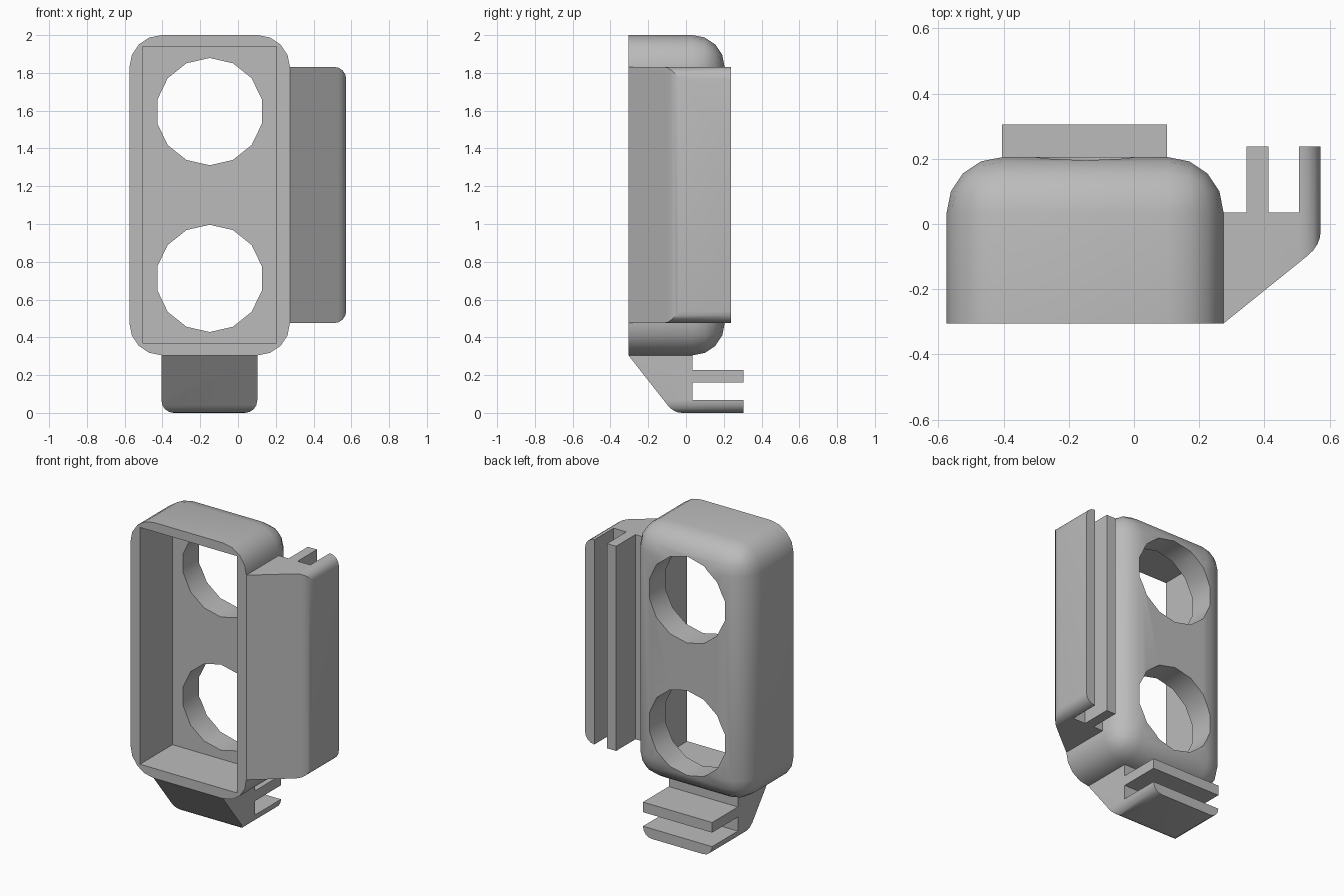
import bpy, bmesh
from math import pi, sin, cos
from mathutils import Vector, Matrix

cube = bpy.data.objects.get("Cube")
if cube:
    bpy.data.objects.remove(cube, do_unlink=True)

grey = bpy.data.materials.new("plain grey")
grey.use_nodes = True
GREY = (0.5, 0.5, 0.5, 1)
grey.diffuse_color = GREY
grey.node_tree.nodes["Principled BSDF"].inputs["Base Color"].default_value = GREY


def to_object(name, bm):
    bmesh.ops.recalc_face_normals(bm, faces=bm.faces)
    mesh = bpy.data.meshes.new(name)
    bm.to_mesh(mesh)
    bm.free()
    mesh.materials.append(grey)
    obj = bpy.data.objects.new(name, mesh)
    bpy.context.collection.objects.link(obj)
    return obj


def block(lo, hi):
    bm = bmesh.new()
    bmesh.ops.create_cube(bm, size=1)
    lo, hi = Vector(lo), Vector(hi)
    bmesh.ops.transform(bm, verts=bm.verts,
                        matrix=Matrix.Translation((lo + hi) / 2)
                        @ Matrix.Diagonal(hi - lo).to_4x4())
    return bm


def prism(name, points, direction):
    bm = bmesh.new()
    face = bm.faces.new([bm.verts.new(p) for p in points])
    new = bmesh.ops.extrude_face_region(bm, geom=[face])["geom"]
    moved = [g for g in new if isinstance(g, bmesh.types.BMVert)]
    bmesh.ops.translate(bm, vec=direction, verts=moved)
    # The extrude may drop the starting cap, so close any open rim
    rim = [e for e in bm.edges if e.is_boundary]
    if rim:
        bmesh.ops.contextual_create(bm, geom=rim)
    return to_object(name, bm)


def boolean(obj, tool, operation):
    mod = obj.modifiers.new("shape", 'BOOLEAN')
    mod.object, mod.operation, mod.solver = tool, operation, 'EXACT'
    bpy.context.view_layer.objects.active = obj
    bpy.ops.object.modifier_apply(modifier=mod.name)
    bpy.data.objects.remove(tool, do_unlink=True)


def smooth(obj):
    bpy.ops.object.select_all(action='DESELECT')
    obj.select_set(True)
    bpy.context.view_layer.objects.active = obj
    bpy.ops.object.shade_smooth_by_angle(angle=pi / 6)


def rounded(corner_a, corner, corner_b, steps=4):
    """Quadratic fillet between two points around a corner."""
    a, c, b = Vector(corner_a), Vector(corner), Vector(corner_b)
    ts = [i / steps for i in range(steps + 1)]
    return [a * (1 - t) ** 2 + c * 2 * t * (1 - t) + b * t * t for t in ts]


# Housing: box rounded everywhere except around its open front
FRONT, BACK, INNER = -0.305, 0.205, 0.035
bm = block((-0.575, FRONT, 0.305), (0.275, BACK, 2.0))
edges = [e for e in bm.edges if max(v.co.y for v in e.verts) > 0]
bmesh.ops.bevel(bm, geom=edges, offset=0.17, segments=4, profile=0.5, affect='EDGES')
housing = to_object("housing", bm)
boolean(housing, to_object("cavity", block((-0.505, -0.5, 0.37), (0.205, INNER, 1.94))),
        'DIFFERENCE')

# Two round openings through the back wall
SIDES, RADIUS = 14, 0.284
for z in (0.712, 1.595):
    ring = [(-0.15 + RADIUS * sin(2 * pi * i / SIDES), 0, z + RADIUS * cos(2 * pi * i / SIDES))
            for i in range(SIDES)]
    boolean(housing, prism("hole", ring, (0, 0.5, 0)), 'DIFFERENCE')
smooth(housing)


# Slotted bracket: u points away from the housing, w runs along it
def bracket(name, place, reach, tip, w0, w1):
    slot_in, slot_out, rib = reach - 0.16, reach - 0.067, reach - 0.227
    corner_y = -0.065
    slope = (corner_y - FRONT) / reach
    nose = rounded((reach - 0.04, corner_y - 0.04 * slope), (reach, corner_y),
                   (reach, corner_y + 0.045))
    outline = [(-0.035, FRONT + 0.005), (0, FRONT)] + [tuple(p) for p in nose] + [
        (reach, tip), (slot_out, tip), (slot_out, INNER), (slot_in, INNER),
        (slot_in, tip), (rib, tip), (rib, INNER), (-0.035, INNER)]
    start, end = w0 - 0.05, w1 + 0.05
    span = Vector(place(0, 0, end)) - Vector(place(0, 0, start))
    body = prism(name, [place(u, y, start) for u, y in outline], span)

    # Round the two outer long corners
    r = 0.065
    arc = [(reach - r + r * cos(i * pi / 8), r - r * sin(i * pi / 8)) for i in range(5)]
    limit = ([(-0.1, w0)] + [(u, w0 + d) for u, d in reversed(arc)]
             + [(u, w1 - d) for u, d in arc] + [(-0.1, w1)])
    boolean(body, prism("limit", [place(u, -0.5, w) for u, w in limit], (0, 1, 0)),
            'INTERSECT')
    smooth(body)


bracket("side_bracket", lambda u, y, w: (0.275 + u, y, w), 0.298, 0.238, 0.475, 1.832)
bracket("bottom_bracket", lambda u, y, w: (w, y, 0.305 - u), 0.305, 0.305, -0.405, 0.102)
